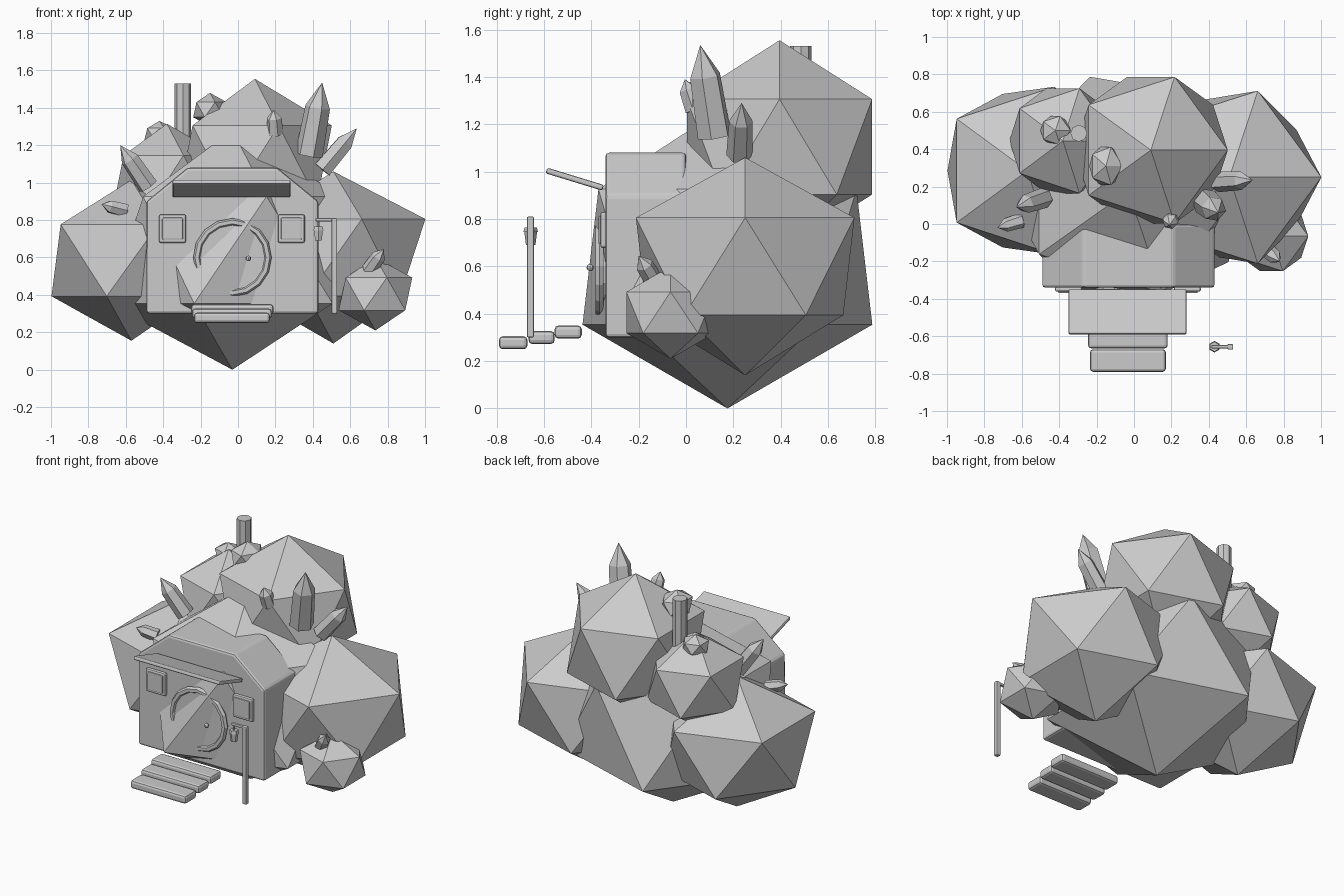
import bpy, bmesh, math
from mathutils import Vector

if "Cube" in bpy.data.objects:
    bpy.data.objects.remove(bpy.data.objects["Cube"])


def bevel(o, w):
    m = o.modifiers.new("bevel", "BEVEL")
    m.width, m.segments = w, 2
    m.limit_method = "ANGLE"


def rock(name, loc, rad, taper=0.0, rot=0.0):
    bpy.ops.mesh.primitive_ico_sphere_add(subdivisions=1, radius=1)
    o = bpy.context.object
    o.name = name
    for v in o.data.vertices:
        k = 1 - taper * v.co.z
        v.co = (v.co.x * k * rad[0], v.co.y * k * rad[1], v.co.z * rad[2])
    o.location = loc
    o.rotation_euler.z = rot


def box(name, lo, hi, bev=0.01, tilt=0.0):
    lo, hi = Vector(lo), Vector(hi)
    bpy.ops.mesh.primitive_cube_add(size=1, location=(lo + hi) / 2)
    o = bpy.context.object
    o.name = name
    for v in o.data.vertices:
        v.co *= hi - lo
    o.rotation_euler.x = tilt
    bevel(o, bev)


def cone(name, a, b, r1, r2, n):
    a, b = Vector(a), Vector(b)
    d = b - a
    bpy.ops.mesh.primitive_cone_add(vertices=n, radius1=r1, radius2=r2,
                                    depth=d.length, location=(a + b) / 2)
    o = bpy.context.object
    o.name = name
    o.rotation_euler = d.to_track_quat("Z", "Y").to_euler()
    return o


def crystal(name, base, tip, r):
    # hexagonal shaft with a pointed end
    base = Vector(base)
    d = Vector(tip) - base
    L = d.length
    bm = bmesh.new()
    rings = [[bm.verts.new((s * r * math.cos(i * math.pi / 3), s * r * math.sin(i * math.pi / 3), z))
              for i in range(6)] for s, z in ((1, 0), (0.9, 0.66 * L))]
    top = bm.verts.new((0, 0, L))
    bm.faces.new(rings[0][::-1])
    for i in range(6):
        j = (i + 1) % 6
        bm.faces.new((rings[0][i], rings[0][j], rings[1][j], rings[1][i]))
        bm.faces.new((rings[1][i], rings[1][j], top))
    me = bpy.data.meshes.new(name)
    bm.to_mesh(me)
    bm.free()
    o = bpy.data.objects.new(name, me)
    bpy.context.collection.objects.link(o)
    o.location = base
    o.rotation_euler = d.to_track_quat("Z", "Y").to_euler()


# rock cluster
rock("main_rock", (-0.03, 0.175, 0.64), (0.70, 0.68, 0.64), 0.13)
rock("right_rock", (0.51, 0.25, 0.60), (0.522, 0.515, 0.46), -0.12)
rock("left_rock", (-0.57, 0.285, 0.585), (0.50, 0.505, 0.43), -0.1)
rock("top_rock", (0.09, 0.395, 1.105), (0.46, 0.46, 0.45))
rock("upper_left_rock", (-0.38, 0.445, 1.01), (0.32, 0.33, 0.305))
rock("front_boulder", (0.735, -0.065, 0.405), (0.22, 0.22, 0.195))
rock("small_rock", (-0.15, 0.31, 1.39), (0.10, 0.12, 0.09))
rock("pebble", (-0.42, 0.50, 1.26), (0.09, 0.09, 0.07))

# crystals: base, tip, radius
for i, (a, b, r) in enumerate([
        ((0.38, 0.12, 1.15), (0.45, 0.06, 1.535), 0.075),
        ((0.45, 0.225, 1.07), (0.635, 0.235, 1.29), 0.055),
        ((-0.48, 0.14, 0.98), (-0.63, 0.09, 1.20), 0.055),
        ((-0.60, 0.02, 0.85), (-0.73, -0.02, 0.885), 0.04),
        ((0.20, 0.04, 1.26), (0.19, -0.005, 1.39), 0.045),
        ((0.70, -0.13, 0.53), (0.78, -0.20, 0.645), 0.042)]):
    crystal(f"crystal_{i + 1}", a, b, r)

# house front: gambrel-shaped profile extruded backwards
prof = [(-0.49, 0.30), (0.43, 0.30), (0.43, 0.90), (0.21, 1.08), (-0.27, 1.08), (-0.49, 0.90)]
bm = bmesh.new()
f = bm.faces.new([bm.verts.new((x, -0.34, z)) for x, z in prof])
ext = bmesh.ops.extrude_face_region(bm, geom=[f])
bmesh.ops.translate(bm, vec=(0, 0.34, 0),
                    verts=[g for g in ext["geom"] if isinstance(g, bmesh.types.BMVert)])
bmesh.ops.recalc_face_normals(bm, faces=bm.faces)
me = bpy.data.meshes.new("house_front")
bm.to_mesh(me)
bm.free()
house = bpy.data.objects.new("house_front", me)
bpy.context.collection.objects.link(house)
bevel(house, 0.015)

# awning tilting up and outward
box("awning", (-0.35, -0.595, 0.956), (0.28, -0.345, 0.981), 0.008, math.radians(-17))

# windows: frame with a slightly raised pane
for side, x in (("left", -0.35), ("right", 0.285)):
    box(f"{side}_window_frame", (x - 0.072, -0.362, 0.678), (x + 0.072, -0.335, 0.83), 0.01)
    box(f"{side}_window_pane", (x - 0.055, -0.37, 0.695), (x + 0.055, -0.335, 0.813), 0.006)

# round door, ring and knob
cone("door", (-0.03, -0.33, 0.60), (-0.03, -0.37, 0.60), 0.185, 0.185, 16)
bpy.ops.mesh.primitive_torus_add(major_radius=0.19, minor_radius=0.02, major_segments=16,
                                 minor_segments=6, location=(-0.03, -0.365, 0.60),
                                 rotation=(math.pi / 2, 0, 0))
bpy.context.object.name = "door_ring"
bpy.ops.mesh.primitive_uv_sphere_add(segments=8, ring_count=6, radius=0.015,
                                     location=(0.055, -0.405, 0.595))
bpy.context.object.name = "door_knob"

# steps
box("step_upper", (-0.25, -0.555, 0.295), (0.19, -0.44, 0.35), 0.016)
box("step_middle", (-0.245, -0.665, 0.272), (0.18, -0.555, 0.327), 0.016)
box("step_lower", (-0.235, -0.79, 0.25), (0.17, -0.67, 0.305), 0.016)

# chimney
cone("chimney", (-0.295, 0.485, 1.0), (-0.295, 0.485, 1.53), 0.045, 0.045, 8)

# lamp post with hanging lantern
box("lamp_post", (0.50, -0.672, 0.30), (0.53, -0.642, 0.81), 0.006)
box("lamp_arm", (0.415, -0.665, 0.793), (0.52, -0.648, 0.81), 0.004)
cone("lantern_hook", (0.43, -0.656, 0.75), (0.43, -0.656, 0.80), 0.006, 0.006, 6)
cone("lantern", (0.43, -0.656, 0.69), (0.43, -0.656, 0.745), 0.02, 0.027, 6)
cone("lantern_cap", (0.43, -0.656, 0.745), (0.43, -0.656, 0.765), 0.031, 0.026, 6)
